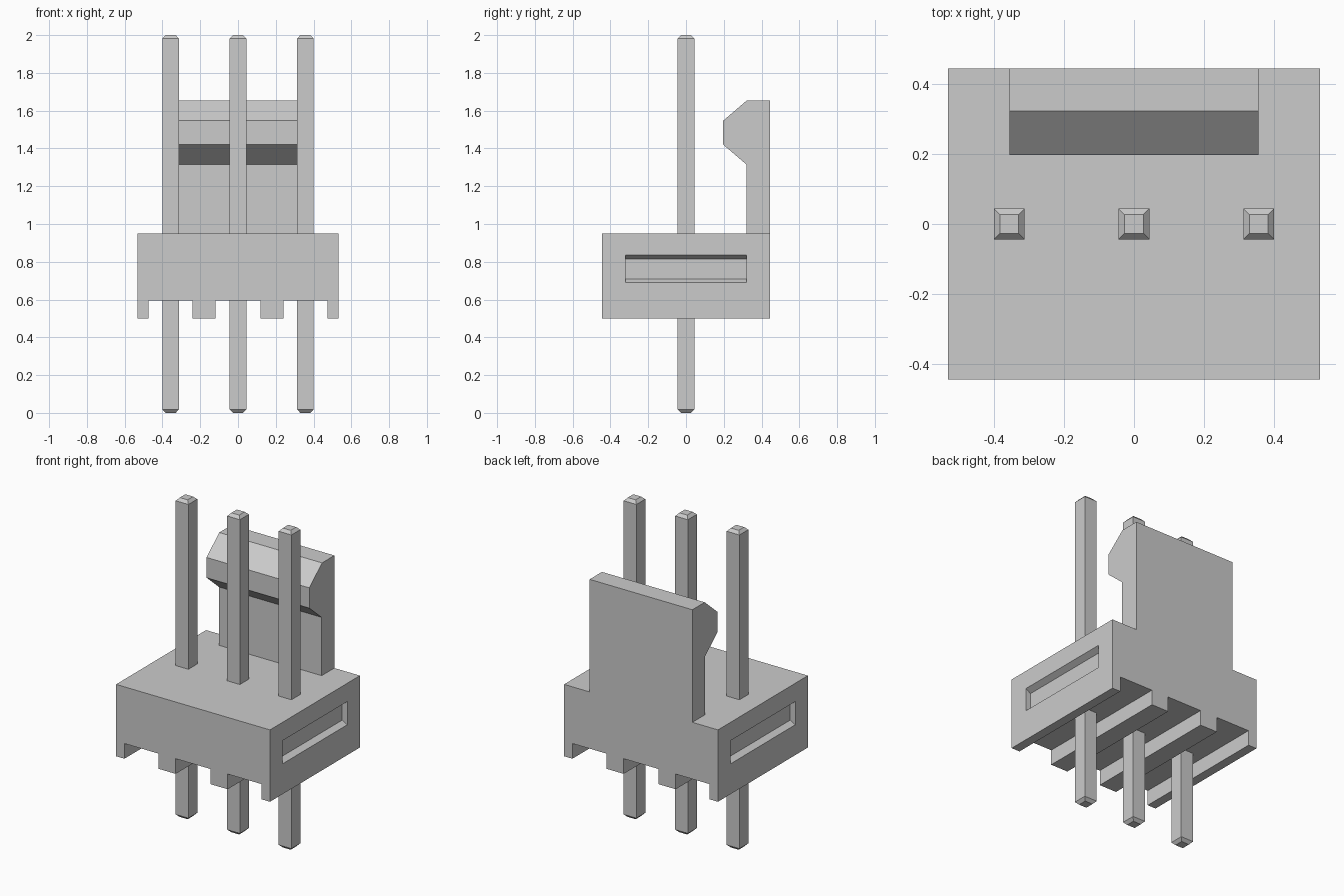
import bpy
import bmesh
from mathutils import Vector

cube = bpy.data.objects.get("Cube")
if cube:
    bpy.data.objects.remove(cube, do_unlink=True)

GREY = (0.6, 0.6, 0.6, 1.0)
grey = bpy.data.materials.new("light grey")
grey.use_nodes = True
grey.diffuse_color = GREY
grey.node_tree.nodes["Principled BSDF"].inputs["Base Color"].default_value = GREY


def finish(name, bm):
    bmesh.ops.recalc_face_normals(bm, faces=bm.faces[:])
    mesh = bpy.data.meshes.new(name)
    bm.to_mesh(mesh)
    bm.free()
    mesh.materials.append(grey)
    obj = bpy.data.objects.new(name, mesh)
    bpy.context.collection.objects.link(obj)
    return obj


def prism(name, points, direction):
    """Extrude a closed outline along a direction."""
    bm = bmesh.new()
    face = bm.faces.new([bm.verts.new(p) for p in points])
    ext = bmesh.ops.extrude_face_region(bm, geom=[face], use_keep_orig=True)
    moved = [g for g in ext["geom"] if isinstance(g, bmesh.types.BMVert)]
    bmesh.ops.translate(bm, verts=moved, vec=Vector(direction))
    return finish(name, bm)


# Housing: ribbed underside outline, extruded front to back
W, D = 0.533, 0.445
BOTTOM, RIB_TOP, TOP = 0.50, 0.595, 0.95
half = [(0.12, RIB_TOP), (0.12, BOTTOM), (0.24, BOTTOM), (0.24, RIB_TOP),
        (0.475, RIB_TOP), (0.475, BOTTOM), (W, BOTTOM), (W, TOP)]
outline = half + [(-x, z) for x, z in reversed(half)]
housing = prism("housing", [(x, -D, z) for x, z in outline], (0, 2 * D, 0))

# Slots in both ends, with sloping top and bottom walls
for s in (-1, 1):
    section = [(W - 0.035, 0.71), (W + 0.035, 0.67),
               (W + 0.035, 0.855), (W - 0.035, 0.815)]
    cutter = prism("slot_cutter", [(s * x, -0.32, z) for x, z in section], (0, 0.64, 0))
    cutter.hide_render = True
    mod = housing.modifiers.new("slot", "BOOLEAN")
    mod.operation = "DIFFERENCE"
    mod.solver = "EXACT"
    mod.object = cutter
    bpy.context.view_layer.objects.active = housing
    bpy.ops.object.modifier_apply(modifier=mod.name)
    bpy.data.objects.remove(cutter, do_unlink=True)

# Locking tab with a hooked upper end
hook = [(D, TOP), (0.32, TOP), (0.32, 1.315), (0.197, 1.42),
        (0.197, 1.547), (0.323, 1.655), (D, 1.655)]
prism("locking_tab", [(-0.356, y, z) for y, z in hook], (0.712, 0, 0))


# Square pins with chamfered tips
def pin(name, x):
    bm = bmesh.new()
    rings = []
    for z, r in ((0, 0.027), (0.018, 0.044), (1.982, 0.044), (2.0, 0.027)):
        rings.append([bm.verts.new((x + a * r, b * r, z))
                      for a, b in ((-1, -1), (1, -1), (1, 1), (-1, 1))])
    for low, high in zip(rings, rings[1:]):
        for i in range(4):
            j = (i + 1) % 4
            bm.faces.new((low[i], low[j], high[j], high[i]))
    bm.faces.new(rings[0])
    bm.faces.new(rings[-1])
    finish(name, bm)


for name, x in (("right_pin", -0.357), ("middle_pin", 0), ("left_pin", 0.357)):
    pin(name, x)
